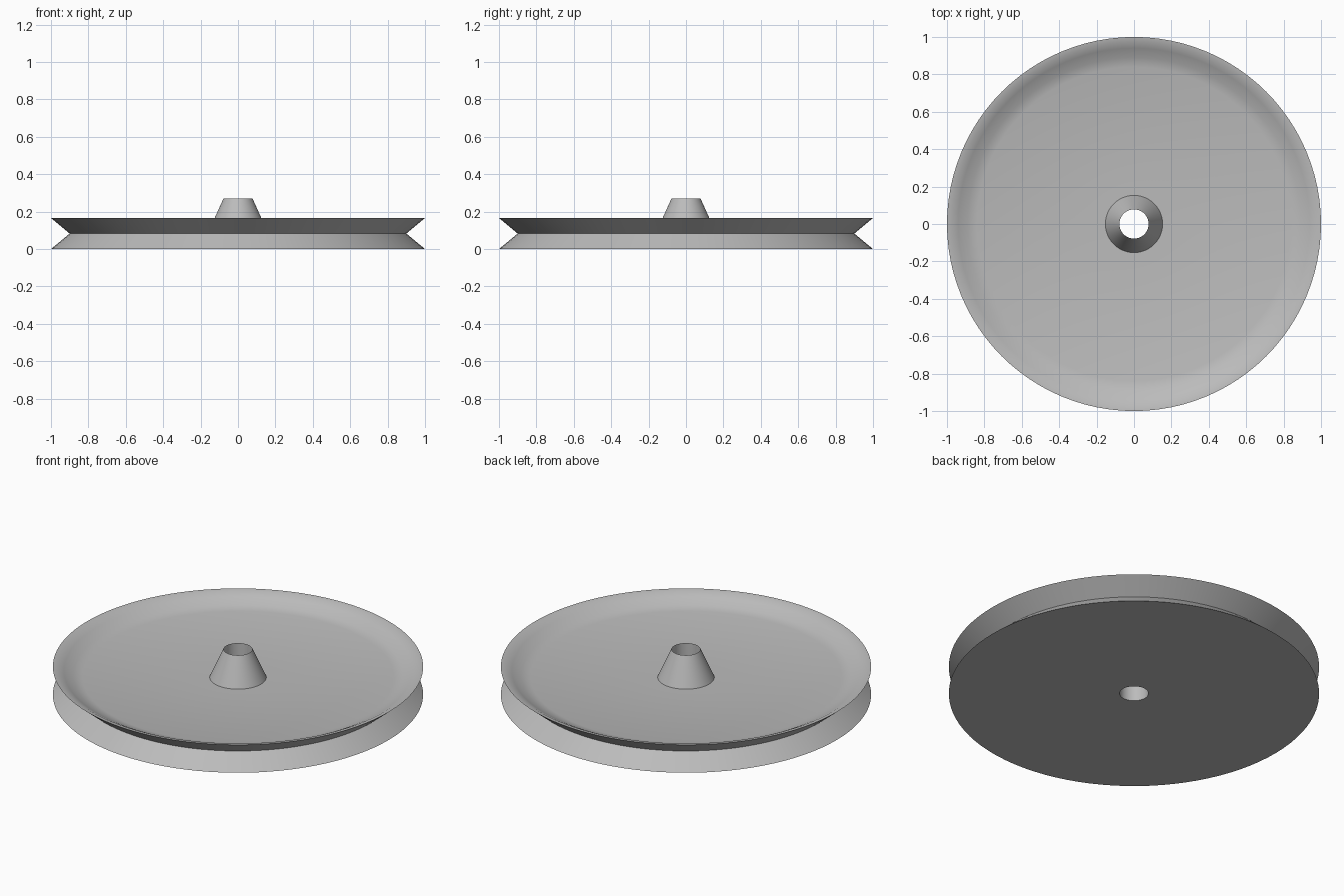
import bpy
import bmesh
from math import radians, tau
from mathutils import Matrix

cube = bpy.data.objects.get("Cube")
if cube:
    bpy.data.objects.remove(cube, do_unlink=True)

SEGMENTS = 96

# Plain grey material
grey = bpy.data.materials.new("plain grey")
grey.use_nodes = True
colour = (0.5, 0.5, 0.5, 1)
grey.diffuse_color = colour
grey.node_tree.nodes["Principled BSDF"].inputs["Base Color"].default_value = colour


def lathe(name, profile):
    """Spin a closed (radius, height) outline about z."""
    bm = bmesh.new()
    rings = []
    for i in range(SEGMENTS):
        turn = Matrix.Rotation(tau * i / SEGMENTS, 3, "Z")
        rings.append([bm.verts.new(turn @ Matrix.Translation((r, 0, z)).translation)
                      for r, z in profile])
    n = len(profile)
    for i, ring in enumerate(rings):
        following = rings[(i + 1) % SEGMENTS]
        for j in range(n):
            k = (j + 1) % n
            bm.faces.new((ring[j], following[j], following[k], ring[k]))
    bmesh.ops.recalc_face_normals(bm, faces=bm.faces)
    mesh = bpy.data.meshes.new(name)
    bm.to_mesh(mesh)
    bm.free()
    mesh.materials.append(grey)
    obj = bpy.data.objects.new(name, mesh)
    bpy.context.collection.objects.link(obj)
    bpy.ops.object.select_all(action="DESELECT")
    obj.select_set(True)
    bpy.context.view_layer.objects.active = obj
    bpy.ops.object.shade_smooth_by_angle(angle=radians(30))
    return obj


# Grooved wheel with a dished top, tapered hub and through bore, as one outline
lathe("pulley_wheel", [
    (0.078, 0), (1, 0),                        # flat underside
    (0.9, 0.083), (1, 0.166),                  # V groove
    (0.975, 0.163), (0.94, 0.145),             # rounded lip
    (0.89, 0.117), (0.84, 0.105),              # dish wall
    (0.153, 0.103), (0.078, 0.27),             # floor and hub cone
])
